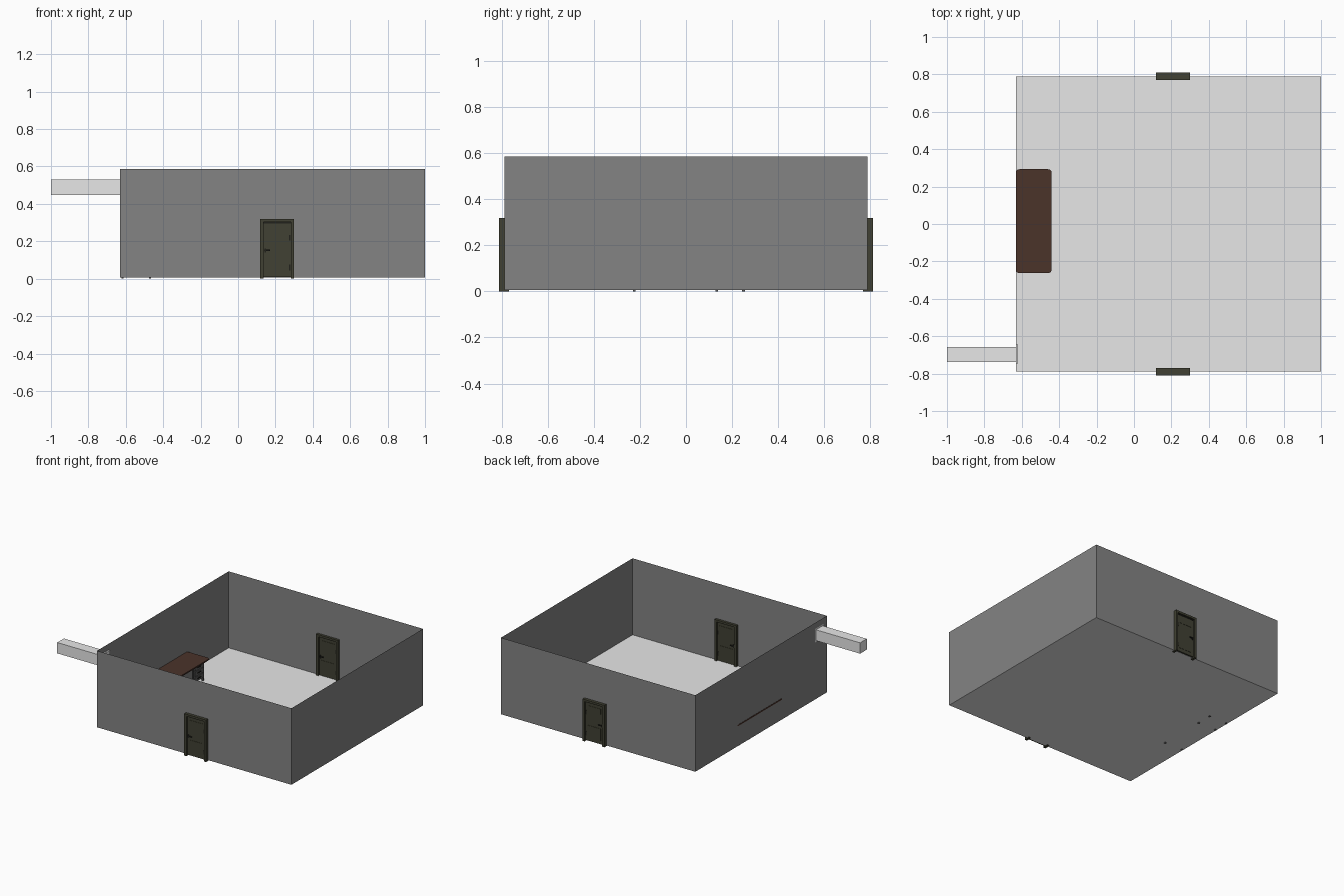
import bpy, bmesh
from mathutils import Vector

if "Cube" in bpy.data.objects:
    bpy.data.objects.remove(bpy.data.objects["Cube"])


def material(name, r, g, b):
    m = bpy.data.materials.new(name)
    m.use_nodes = True
    m.diffuse_color = (r, g, b, 1)
    m.node_tree.nodes["Principled BSDF"].inputs["Base Color"].default_value = (r, g, b, 1)
    return m


PALE = material("pale grey", .8, .8, .8)
WALL = material("wall grey", .23, .23, .23)
OLIVE = material("dark olive", .053, .053, .033)
BLACK = material("near black", .015, .015, .012)
WOOD = material("dark brown wood", .069, .033, .023)
STEEL = material("desk grey", .1, .1, .1)


def finish(name, bm, mat):
    me = bpy.data.meshes.new(name)
    bm.to_mesh(me)
    bm.free()
    me.materials.append(mat)
    ob = bpy.data.objects.new(name, me)
    bpy.context.collection.objects.link(ob)
    return ob


def box(name, mat, x, y, z, corner=0):
    """Box from (min, max) ranges, with optional rounded upright edges."""
    bm = bmesh.new()
    bmesh.ops.create_cube(bm, size=1)
    for v in bm.verts:
        v.co = Vector([r[0] if c < 0 else r[1] for c, r in zip(v.co, (x, y, z))])
    if corner:
        upright = [e for e in bm.edges if abs(e.verts[0].co.z - e.verts[1].co.z) > 1e-4]
        bmesh.ops.bevel(bm, geom=upright, offset=corner, segments=3, affect='EDGES', profile=.5)
    return finish(name, bm, mat)


# Room: thin open-topped walls around a pale floor
X0, X1, Y, Z0, Z1 = -.63, 1, .788, .006, .586
bm = bmesh.new()
bmesh.ops.create_cube(bm, size=1)
for v in bm.verts:
    v.co = (X0 if v.co.x < 0 else X1, Y if v.co.y > 0 else -Y, Z0 if v.co.z < 0 else Z1)
bmesh.ops.delete(bm, geom=[f for f in bm.faces if abs(f.normal.z) > .5], context='FACES_ONLY')
finish("walls", bm, WALL)

bm = bmesh.new()
bm.faces.new([bm.verts.new((x, y, Z0)) for x, y in ((X0, -Y), (X1, -Y), (X1, Y), (X0, Y))])
finish("floor", bm, PALE)

# Air duct with a flange inside the wall
box("duct", PALE, (-1, X0), (-.737, -.657), (.448, .53))
box("duct_flange", PALE, (X0, -.62), (-.747, -.645), (.438, .54))


# Doors: frame through the wall, slab, knobs and hinges
def door(name, cy):
    def part(label, mat, x, half, z):
        box(name + label, mat, x, (cy - half, cy + half), z)
    part("_jamb_right", OLIVE, (.117, .135), .021, (0, .318))
    part("_jamb_left", OLIVE, (.283, .3), .021, (0, .318))
    part("_head", OLIVE, (.135, .283), .021, (.302, .318))
    part("_stop", BLACK, (.135, .283), .012, (.296, .302))
    part("_slab", OLIVE, (.135, .283), .009, (.008, .296))
    part("_upper_panel", OLIVE, (.155, .263), .011, (.235, .275))
    part("_lower_panel", OLIVE, (.155, .263), .011, (.035, .125))
    part("_lock", BLACK, (.141, .15), .014, (.14, .162))
    part("_handle", BLACK, (.143, .172), .018, (.149, .155))
    for i, z in enumerate((.045, .205)):
        part("_hinge_%d" % i, BLACK, (.273, .28), .012, (z, z + .03))


door("front_door", -.79)
door("back_door", .79)

# Desk: rounded top, leg frames and a drawer pedestal
box("desk_top", WOOD, (-.632, -.44), (-.263, .293), (.157, .167), .02)
for i, y in enumerate((-.225, .134, .25)):
    for j, x in enumerate((-.618, -.471)):
        box("desk_leg_%d_%d" % (i, j), STEEL, (x - .006, x + .006), (y - .006, y + .006), (0, .157))
    box("desk_rail_%d" % i, STEEL, (-.618, -.471), (y - .005, y + .005), (.143, .157))
box("desk_back_rail", STEEL, (-.622, -.614), (-.225, .25), (.143, .157))
box("desk_front_rail", STEEL, (-.475, -.467), (-.225, .134), (.147, .157))
box("drawer_case", STEEL, (-.612, -.472), (.139, .245), (.03, .157))
for i in range(3):
    z = .034 + i * .041
    box("drawer_%d" % i, STEEL, (-.472, -.462), (.143, .241), (z, z + .036))
    box("drawer_handle_%d" % i, BLACK, (-.462, -.456), (.172, .212), (z + .018, z + .023))
